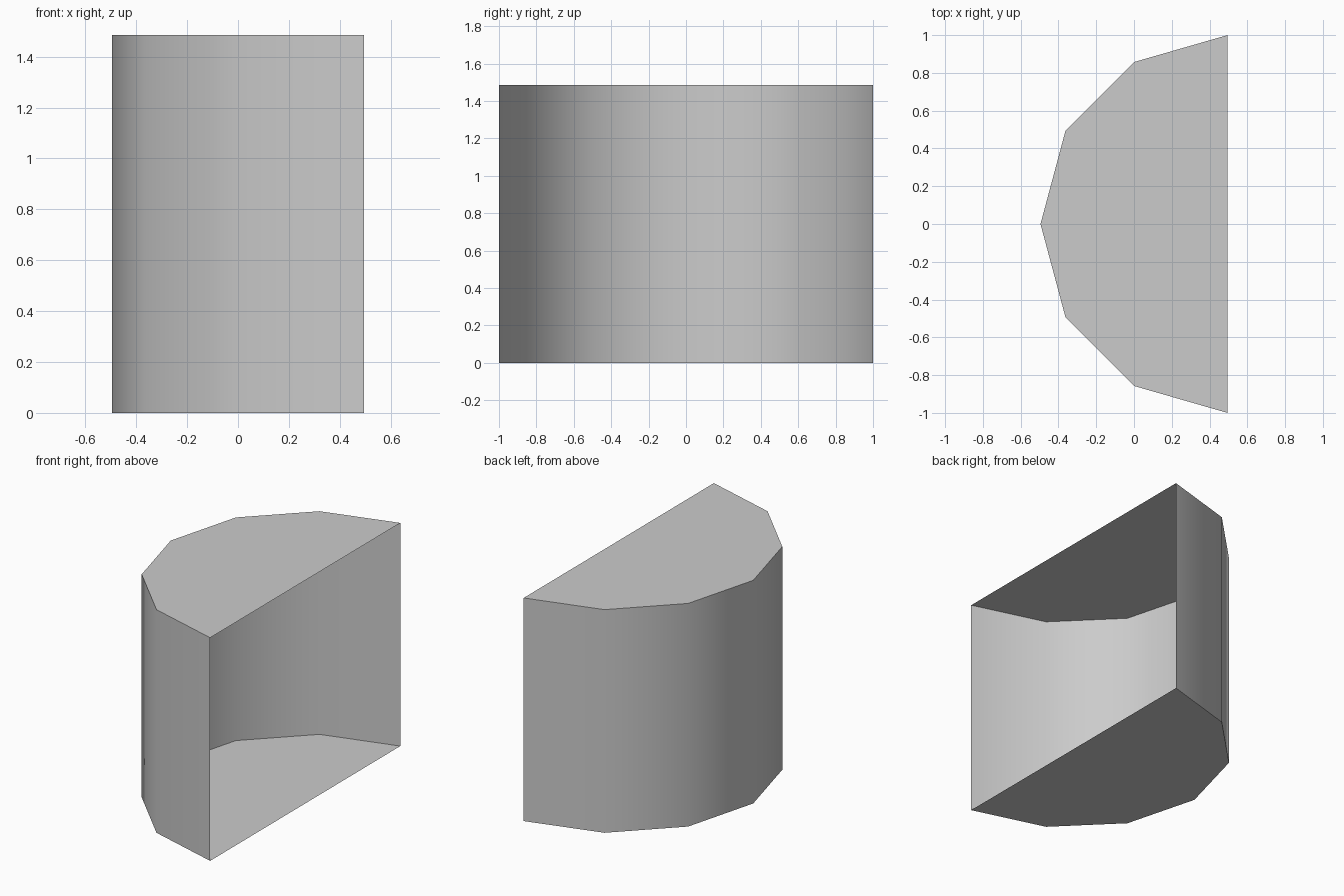
import bpy
import bmesh
from math import cos, sin, pi

if "Cube" in bpy.data.objects:
    bpy.data.objects.remove(bpy.data.objects["Cube"], do_unlink=True)

RADIUS, HEIGHT, SIDES = 0.99, 1.485, 6

# Plain grey finish
grey = bpy.data.materials.new("light_grey")
grey.use_nodes = True
colour = (0.6, 0.6, 0.6, 1)
grey.diffuse_color = colour
grey.node_tree.nodes["Principled BSDF"].inputs["Base Color"].default_value = colour

# Half-round outline, its two ends reaching slightly wider
outline = []
for i in range(SIDES + 1):
    a = pi / 2 + pi * i / SIDES
    y = RADIUS * sin(a)
    if i in (0, SIDES):
        y = 1.0 if i == 0 else -1.0
    outline.append((RADIUS / 2 + RADIUS * cos(a), y))

bm = bmesh.new()
lower = [bm.verts.new((x, y, 0)) for x, y in outline]
upper = [bm.verts.new((x, y, HEIGHT)) for x, y in outline]

# Smooth curved wall, left open on the straight side
for i in range(SIDES):
    wall = bm.faces.new((lower[i], lower[i + 1], upper[i + 1], upper[i]))
    wall.smooth = True

# Flat floor and roof
bm.faces.new(lower[::-1])
bm.faces.new(upper)

mesh = bpy.data.meshes.new("half_round_shell")
bm.to_mesh(mesh)
bm.free()
mesh.materials.append(grey)
shell = bpy.data.objects.new("half_round_shell", mesh)
bpy.context.collection.objects.link(shell)

# Keep the rims crisp
bpy.context.view_layer.objects.active = shell
shell.select_set(True)
bpy.ops.object.shade_smooth_by_angle(angle=pi / 4)
